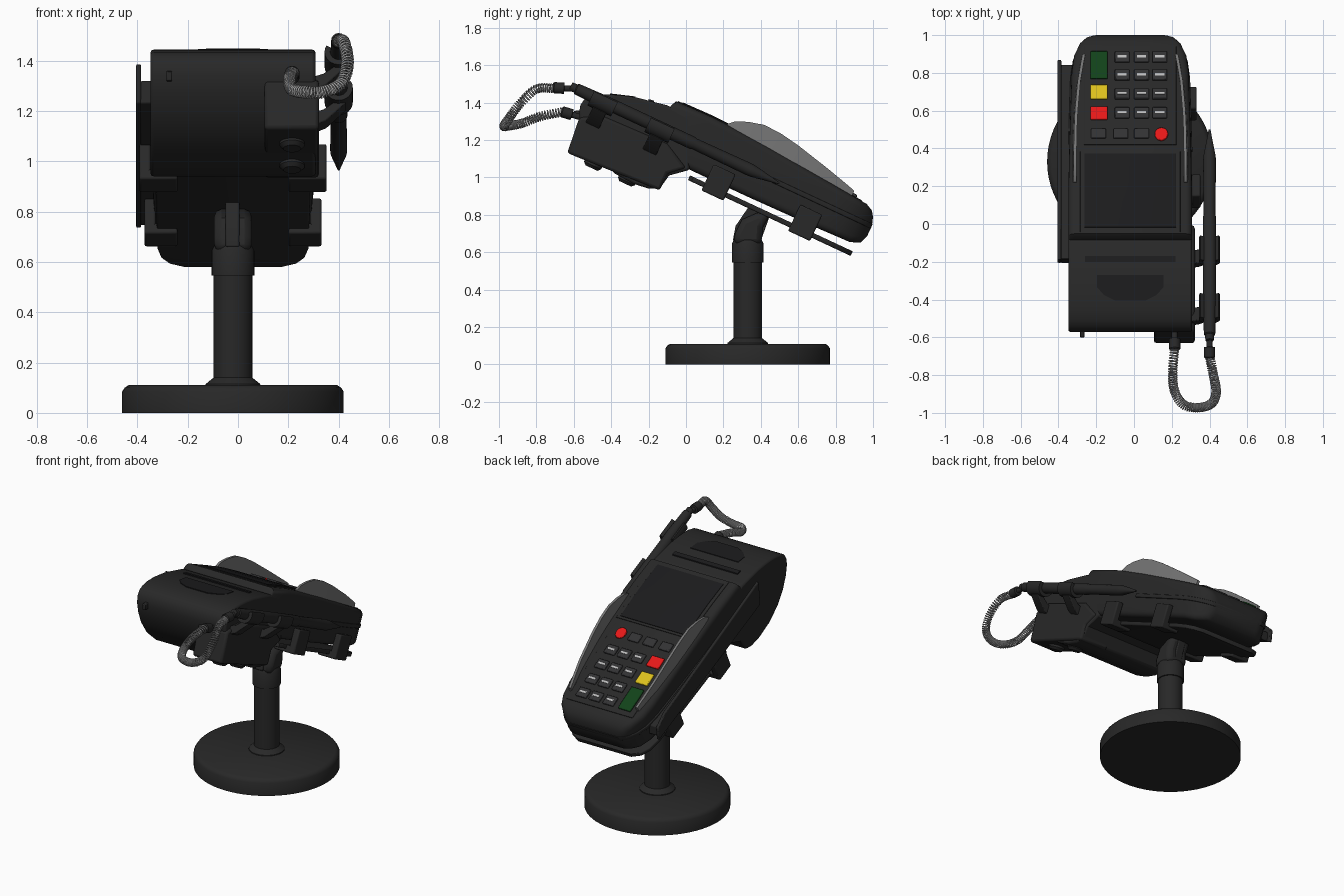
import bpy, bmesh, math
from mathutils import Vector

if "Cube" in bpy.data.objects:
    bpy.data.objects.remove(bpy.data.objects["Cube"])

A = math.radians(25)            # tilt of the terminal
C, S = math.cos(A), math.sin(A)
CX = -0.02                      # symmetry line of the terminal
NORMAL = Vector((0, S, C))
ALONG = Vector((0, C, -S))


def mat(name, r, g, b):
    m = bpy.data.materials.new(name)
    m.diffuse_color = (r, g, b, 1)
    m.use_nodes = True
    m.node_tree.nodes["Principled BSDF"].inputs["Base Color"].default_value = m.diffuse_color
    return m


BLACK = mat("black plastic", .021, .021, .021)
DARK = mat("dark glass", .011, .011, .012)
KEY = mat("key grey", .032, .032, .034)
GREY = mat("shield grey", .18, .18, .18)
CORD = mat("cord grey", .36, .36, .36)
PALE = mat("pale mark", .5, .5, .5)
RED = mat("red", .85, .01, .01)
YELLOW = mat("yellow", .72, .53, .012)
GREEN = mat("green", .006, .055, .01)


def T(x, u, w):
    """Terminal frame (u down the slope, w off the face) to world."""
    return Vector((x, u * C + w * S, 1.2 - u * S + w * C))


def finish(name, bm, m, bevel=0, angle=35):
    bmesh.ops.recalc_face_normals(bm, faces=bm.faces)
    me = bpy.data.meshes.new(name)
    bm.to_mesh(me)
    bm.free()
    ob = bpy.data.objects.new(name, me)
    bpy.context.collection.objects.link(ob)
    me.materials.append(m)
    bpy.ops.object.select_all(action='DESELECT')
    ob.select_set(True)
    bpy.context.view_layer.objects.active = ob
    bpy.ops.object.shade_smooth_by_angle(angle=math.radians(angle))
    if bevel:
        b = ob.modifiers.new("bevel", 'BEVEL')
        b.width, b.segments, b.limit_method = bevel, 2, 'ANGLE'
        b.angle_limit = math.radians(40)
    return ob


def extrude(name, pts, vec, m, bevel=0):
    bm = bmesh.new()
    f = bm.faces.new([bm.verts.new(p) for p in pts])
    r = bmesh.ops.extrude_face_region(bm, geom=[f])
    bmesh.ops.translate(bm, vec=vec, verts=[g for g in r['geom'] if isinstance(g, bmesh.types.BMVert)])
    return finish(name, bm, m, bevel)


def prism(name, yz, x0, x1, m, bevel=0):
    return extrude(name, [(x0, y, z) for y, z in yz], Vector((x1 - x0, 0, 0)), m, bevel)


def slab(name, uw, x0, x1, m, bevel=0):
    return extrude(name, [T(x0, u, w) for u, w in uw], Vector((x1 - x0, 0, 0)), m, bevel)


def box(name, x0, x1, u0, u1, w0, w1, m, bevel=.008):
    return slab(name, [(u0, w0), (u1, w0), (u1, w1), (u0, w1)], x0, x1, m, bevel)


def skin(name, rings, m, angle=35):
    bm = bmesh.new()
    vs = [[bm.verts.new(p) for p in r] for r in rings]
    n = len(vs[0])
    for a, b in zip(vs, vs[1:]):
        for i in range(n):
            bm.faces.new((a[i], a[(i + 1) % n], b[(i + 1) % n], b[i]))
    bm.faces.new(vs[0])
    bm.faces.new(vs[-1])
    return finish(name, bm, m, 0, angle)


def loft(name, secs, m, radius):
    """Rounded-rectangle sections (u, half width, bottom, top)."""
    rings = []
    for u, hw, wb, wt in secs:
        r = min(radius, hw * .9, (wt - wb) * .45)
        ring = []
        for k, (sx, top) in enumerate([(1, 1), (-1, 1), (-1, 0), (1, 0)]):
            cx, cw = sx * (hw - r), (wt - r if top else wb + r)
            for j in range(5):
                t = math.pi / 2 * (k + j / 4)
                ring.append(T(CX + cx + r * math.cos(t), u, cw + r * math.sin(t)))
        rings.append(ring)
    return skin(name, rings, m)


def lathe(name, p, d, prof, m, n=32):
    d = Vector(d).normalized()
    q = d.to_track_quat('Z', 'Y')
    return skin(name, [[Vector(p) + q @ Vector((r * math.cos(2 * math.pi * i / n),
                r * math.sin(2 * math.pi * i / n), t)) for i in range(n)] for t, r in prof], m)


# --- stand ---
lathe("base_disc", (CX, .33, 0), (0, 0, 1), [(0, .44), (.085, .44), (.1, .43), (.11, .415)], BLACK, 64)
lathe("pole", (CX, .33, .1), (0, 0, 1), [(0, .11), (.015, .108), (.04, .077), (.5, .077)], BLACK)
lathe("pole_collar", (CX, .33, .545), (0, 0, 1), [(0, .085), (.1, .085), (.12, .075)], BLACK)
prism("tilt_head", [(.255, .64), (.262, .70), (.30, .775), (.38, .81), (.45, .80), (.41, .73), (.405, .64)],
      CX - .075, CX + .075, BLACK, .03)
prism("tilt_tongue", [(.25, .66), (.265, .74), (.34, .85), (.45, .80), (.40, .66)], CX - .03, CX + .025, BLACK, .006)

# --- mounting plate and gripping clips ---
loft("mount_plate", [(u, h, -.19, -.163) for u, h in
     [(.10, .27), (.12, .30), (.16, .31), (.90, .30), (.98, .285), (1.03, .255), (1.06, .20)]], BLACK, .008)
for side in (-1, 1):
    for tag, u, out in (("upper", .254, .372), ("lower", .765, .352)):
        a, b = sorted((CX + side * (out - .045), CX + side * out))
        box(f"clip_{tag}_{side}", a, b, u - .065, u + .065, -.2, -.055, BLACK)
        a, b = sorted((CX + side * .22, CX + side * out))
        box(f"clip_foot_{tag}_{side}", a, b, u - .065, u + .065, -.21, -.165, BLACK)

# --- terminal body ---
BODY = [(-.15, .328, -.2, .134), (-.134, .328, -.14, .166), (.06, .328, -.136, .17), (.163, .327, -.136, .168),
        (.425, .322, -.136, .152), (.85, .31, -.13, .113), (.95, .297, -.127, .104), (1.02, .268, -.125, .098),
        (1.06, .236, -.112, .078), (1.08, .212, -.1, .05), (1.095, .18, -.055, .005)]
loft("terminal_body", BODY, BLACK, .035)
loft("seam_trim", [(u, h + .007, -.012, .014) for u, h, *_ in BODY[4:]], BLACK, .006)


def top(u):
    for a, b in zip(BODY, BODY[1:]):
        if a[0] <= u <= b[0]:
            return a[3] + (b[3] - a[3]) * (u - a[0]) / (b[0] - a[0])


def cover(name, us, hw, lift, m):
    loft(name, [(u, hw, top(u) - .01, top(u) + lift) for u in us], m, .004)


cover("screen_frame", (-.125, .06, .163, .35), .265, .004, BLACK)
cover("screen", (-.10, .06, .163, .334), .243, .008, DARK)
cover("keypad_panel", (.39, .425, .85, .95, .99), .245, .004, BLACK)

# --- printer housing ---
prism("printer_housing", [(.02, 1.04), (-.09, 1.01), (-.14, .94), (-.2, .94), (-.28, .965), (-.38, 1.02), (-.47, 1.10),
      (-.53, 1.19), (-.56, 1.27), (-.572, 1.34), (-.565, 1.385), (-.545, 1.415), (-.51, 1.433), (-.46, 1.442),
      (-.40, 1.443), (-.34, 1.438), (-.27, 1.428), (-.1, 1.385), (.02, 1.32)], CX - .328, CX + .328, BLACK, .012)
prism("paper_slot", [(-.2, 1.39), (-.17, 1.38), (-.17, 1.410), (-.2, 1.418)], CX - .24, CX + .24, DARK)
half = [(.175, -.27), (.175, -.335), (.14, -.375), (.08, -.405)]
tab = half + [(-x, y) for x, y in reversed(half)]
extrude("cover_handle", [(CX + x, y, 1.449 - .12 * (y + .41)) for x, y in tab], Vector((0, 0, -.03)), DARK)
prism("cover_catch", [(-.60, 1.32), (-.60, 1.355), (-.55, 1.36), (-.55, 1.315)], -.285, -.262, BLACK, .004)

# --- connector box under the printer, with feet ---
prism("connector_box", [(-.635, 1.13), (-.57, 1.32), (-.45, 1.33), (-.1, 1.18), (0, 1.05), (-.1, 1.02), (-.14, .93)],
      .105, .322, BLACK, .015)
for i, u in enumerate((-.395, -.195)):
    lathe(f"box_foot_{i}", T(.215, u, -.30), -NORMAL, [(0, .05), (.035, .05), (.05, .035)], BLACK, 24)

# --- card swipe rail on the left ---
slab("card_rail_wall", [(-.25, .09), (-.2, -.06), (.975, -.06), (.95, .02), (.85, .055)], -.405, -.385, BLACK, .006)
slab("card_rail_floor", [(-.22, .03), (-.2, -.06), (.95, -.06), (.93, .0)], -.39, -.31, BLACK, .006)

# --- privacy shields beside the keypad ---
FIN = [(.165, .31, .172), (.195, .31, .20), (.26, .309, .228), (.347, .308, .25), (.45, .306, .245),
       (.556, .302, .227), (.75, .288, .182), (.88, .27, .148), (.93, .262, .134)]
for side in (-1, 1):
    rings = []
    for u, x, w in FIN:
        wb, lean = top(u) - .05, .018
        rings.append([T(CX + side * a, u, b) for a, b in
                      ((x, wb), (x - lean * .5, w), (x - lean * .5 - .016, w), (x - .02, wb))])
    skin(f"privacy_shield_{'left' if side < 0 else 'right'}", rings, GREY)


# --- keys, placed by their top-view position ---
def key(name, x, y, w, h, m, mark=True, sides=0):
    u, hu = (y - .0808) / .867, h / 2 / .867
    if sides:
        pl = [(w / 2 * math.cos(2 * math.pi * i / sides), hu * math.sin(2 * math.pi * i / sides)) for i in range(sides)]
    else:
        pl = [(-w / 2, -hu), (w / 2, -hu), (w / 2, hu), (-w / 2, hu)]

    def at(lift, k=1, kv=1):
        return [T(x + a * k, u + b * kv, top(u + b * kv) + lift) for a, b in pl]
    extrude(name, at(-.01), NORMAL * .026, m, .005)
    if mark:
        extrude(name + "_mark", at(.012, .62, .2), NORMAL * .006, PALE)


for r, y in enumerate((.88, .785, .685, .585)):
    for c, x in enumerate((-.063, .04, .136)):
        key(f"key_{r}_{c}", x, y, .078, .056, KEY)
for c, x in enumerate((-.188, -.07, .04)):
    key(f"function_key_{c}", x, .475, .078, .05, KEY, False)
key("enter_key", -.185, .837, .09, .145, GREEN, False)
key("clear_key", -.185, .695, .09, .075, YELLOW, False)
key("cancel_key", -.185, .583, .09, .068, RED, False)
key("power_key", .145, .472, .07, .068, RED, False, 20)

# --- stylus in its two holders ---
SX = .40
lathe("stylus", T(SX, -.68, 0), ALONG, [(0, .022), (.03, .024), (.035, .03), (.2, .035), (.72, .035), (.73, .031),
      (1.05, .034), (1.08, .032), (1.19, .012), (1.23, .005)], BLACK, 24)
for i, u in enumerate((-.486, -.15)):
    arc = [math.radians(150 + 240 * k / 16) for k in range(17)]
    ring = [(.056, t) for t in arc] + [(.034, t) for t in reversed(arc)]
    extrude(f"stylus_hook_{i}", [T(SX + r * math.cos(t), u - .07, r * math.sin(t)) for r, t in ring],
            ALONG * .14, BLACK)
    arm = [(.28, -.16), (.35, -.13), (.43, -.05), (.38, -.05), (.34, -.08), (.28, -.10)]
    extrude(f"stylus_arm_{i}", [T(x, u - .04, w) for x, w in arm], ALONG * .08, BLACK, .005)

# --- cord plugs and coiled cord ---
for nm, p, d in (("stylus", (SX, -.60, 1.473), (0, -1, .06)), ("box", (.215, -.56, 1.32), (0, -1, .3))):
    lathe(f"{nm}_cord_plug", p, d, [(0, .016), (.05, .016), (.052, .03), (.105, .03), (.112, .024)], BLACK, 16)
PATH = [Vector(p) for p in [(.40, -.70, 1.475), (.42, -.80, 1.472), (.435, -.89, 1.39), (.41, -.95, 1.31),
        (.34, -.972, 1.275), (.26, -.955, 1.275), (.213, -.88, 1.288), (.205, -.78, 1.325), (.215, -.66, 1.35)]]
P = [2 * PATH[0] - PATH[1]] + PATH + [2 * PATH[-1] - PATH[-2]]


def spline(t):
    i = min(int(t), len(PATH) - 2)
    f = t - i
    a, b, c, d = P[i:i + 4]
    return .5 * (2 * b + (c - a) * f + (2 * a - 5 * b + 4 * c - d) * f * f + (3 * b - a - 3 * c + d) * f ** 3)


TURNS, STEP = 68, 12
N = TURNS * STEP
cu = bpy.data.curves.new("coiled_cord", 'CURVE')
cu.dimensions, cu.bevel_depth, cu.bevel_resolution = '3D', .0042, 1
sp = cu.splines.new('POLY')
sp.points.add(N)
for i in range(N + 1):
    t = i / N * (len(PATH) - 1)
    p = spline(t)
    d = (spline(min(t + .01, len(PATH) - 1)) - spline(max(t - .01, 0))).normalized()
    e = d.cross(Vector((.5, .3, 1))).normalized()
    g = 2 * math.pi * i / STEP
    sp.points[i].co = (*(p + .022 * (e * math.cos(g) + d.cross(e) * math.sin(g))), 1)
cu.materials.append(CORD)
bpy.context.collection.objects.link(bpy.data.objects.new("coiled_cord", cu))
